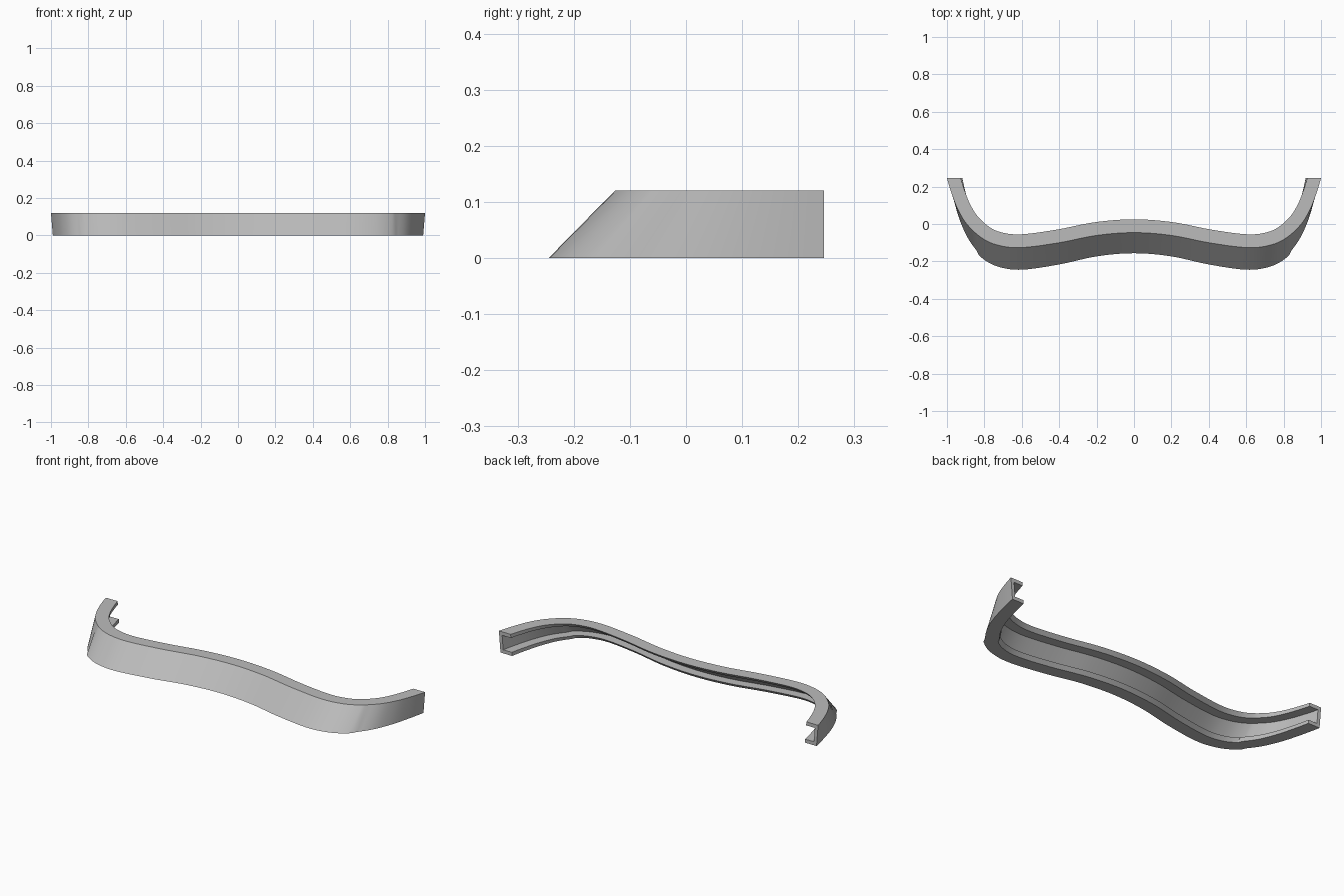
import bpy, bmesh
from mathutils import Vector

cube = bpy.data.objects.get("Cube")
if cube:
    bpy.data.objects.remove(cube)

H, END = 0.12, 0.246          # rail height, plane of the two end cuts
FLANGE, WALL, WIDTH = 0.02, 0.018, 0.071

# Outer top edge, right half, running past the end cut
half = [(0, -.046), (.2, -.061), (.4, -.1), (.6, -.126), (.72, -.115), (.81, -.077),
        (.89, -.005), (.94, .075), (.974, .16), (1, .246), (1.018, .33)]
ctrl = [Vector((-x, y)) for x, y in reversed(half[1:])] + [Vector(p) for p in half]


def smooth_path(pts, steps=6):
    """Catmull-Rom curve through the points."""
    pts = [2 * pts[0] - pts[1]] + pts + [2 * pts[-1] - pts[-2]]
    out = []
    for a, b, c, d in zip(pts, pts[1:], pts[2:], pts[3:]):
        for i in range(steps):
            t = i / steps
            m, n = (c - a) / 2, (d - b) / 2
            out.append(b * (2*t**3 - 3*t**2 + 1) + m * (t**3 - 2*t**2 + t)
                       + c * (3*t**2 - 2*t**3) + n * (t**3 - t**2))
    return out + [pts[-2]]


path = smooth_path(ctrl)


def level_curve(z):
    """Outer edge at height z: the front leans out towards the bottom."""
    k = 1 - z / H
    curve = []
    for p in path:
        d = END - p.y
        lean = 0.118 * min(1, d / 0.36) if d < 0.29 else 0.11 + 0.008 * (d - 0.29) / 0.082
        curve.append(Vector((p.x * (1 - 0.01 * k), p.y - lean * k)))
    return curve


def offset_curve(curve, dist):
    """Shift the curve inwards along its normals."""
    out = []
    for i, p in enumerate(curve):
        t = (curve[min(i + 1, len(curve) - 1)] - curve[max(i - 1, 0)]).normalized()
        out.append(p + Vector((-t.y, t.x)) * dist)
    return out


# C-shaped channel section, open at the back: (inward offset, height)
section = [(0, 0), (WIDTH, 0), (WIDTH, FLANGE), (WALL, FLANGE),
           (WALL, H - FLANGE), (WIDTH, H - FLANGE), (WIDTH, H), (0, H)]

bm = bmesh.new()
rails = [[bm.verts.new((p.x, p.y, z)) for p in offset_curve(level_curve(z), o)]
         for o, z in section]
for j, rail in enumerate(rails):
    nxt = rails[(j + 1) % len(rails)]
    for i in range(len(path) - 1):
        bm.faces.new((rail[i], rail[i + 1], nxt[i + 1], nxt[i]))

# Cut both ends flat and cap them
cut = bmesh.ops.bisect_plane(bm, geom=bm.verts[:] + bm.edges[:] + bm.faces[:], dist=1e-5,
                             plane_co=(0, END, 0), plane_no=(0, 1, 0), clear_outer=True)
bmesh.ops.holes_fill(bm, edges=[e for e in bm.edges if e.is_boundary], sides=0)
bmesh.ops.recalc_face_normals(bm, faces=bm.faces[:])

mesh = bpy.data.meshes.new("curved_channel_rail")
bm.to_mesh(mesh)
bm.free()
rail_obj = bpy.data.objects.new("curved_channel_rail", mesh)
bpy.context.collection.objects.link(rail_obj)

# Plain grey
mat = bpy.data.materials.new("grey")
mat.use_nodes = True
grey = (0.5, 0.5, 0.5, 1)
mat.diffuse_color = grey
mat.node_tree.nodes["Principled BSDF"].inputs["Base Color"].default_value = grey
mesh.materials.append(mat)

bpy.context.view_layer.objects.active = rail_obj
rail_obj.select_set(True)
bpy.ops.object.shade_smooth_by_angle()
